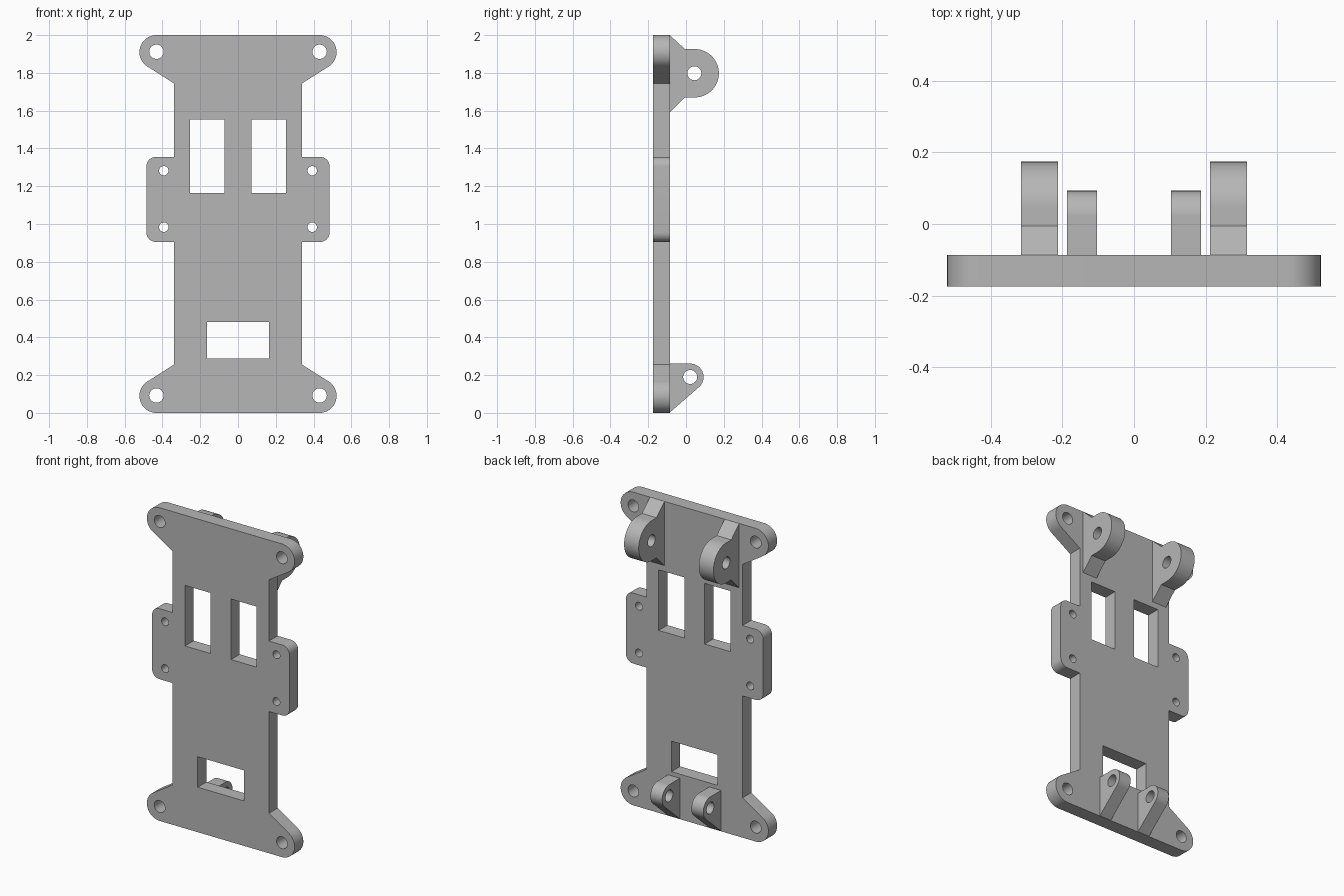
import bpy, bmesh
from math import cos, sin, radians

cube = bpy.data.objects.get("Cube")
if cube:
    bpy.data.objects.remove(cube, do_unlink=True)

grey = bpy.data.materials.new("plain grey")
grey.use_nodes = True
grey.diffuse_color = (0.47, 0.47, 0.47, 1)
grey.node_tree.nodes["Principled BSDF"].inputs["Base Color"].default_value = (0.47, 0.47, 0.47, 1)


def arc(cx, cy, r, start, end, steps=20):
    angles = [radians(start + (end - start) * i / steps) for i in range(steps + 1)]
    return [(cx + r * cos(a), cy + r * sin(a)) for a in angles]


def circle(cx, cy, r):
    return arc(cx, cy, r, 0, 360, 40)[:-1]


def rect(x0, x1, y0, y1):
    return [(x0, y0), (x1, y0), (x1, y1), (x0, y1)]


def flip_x(points):
    return [(-x, y) for x, y in reversed(points)]


def solid(name, loops, low, high, place):
    """Fill an outline with holes, extrude it, and place it in space."""
    curve = bpy.data.curves.new(name + "_profile", "CURVE")
    curve.dimensions = "2D"
    curve.fill_mode = "BOTH"
    curve.extrude = (high - low) / 2
    for loop in loops:
        spline = curve.splines.new("POLY")
        spline.points.add(len(loop) - 1)
        for point, (u, v) in zip(spline.points, loop):
            point.co = (u, v, 0, 1)
        spline.use_cyclic_u = True
    helper = bpy.data.objects.new(name + "_profile", curve)
    bpy.context.collection.objects.link(helper)
    graph = bpy.context.evaluated_depsgraph_get()
    mesh = bpy.data.meshes.new_from_object(helper.evaluated_get(graph))
    bpy.data.objects.remove(helper, do_unlink=True)

    bm = bmesh.new()
    bm.from_mesh(mesh)
    bmesh.ops.remove_doubles(bm, verts=bm.verts, dist=0.0001)
    for vert in bm.verts:
        u, v, w = vert.co
        vert.co = place(u, v, w + (low + high) / 2)
    bmesh.ops.recalc_face_normals(bm, faces=bm.faces)
    bm.to_mesh(mesh)
    bm.free()
    mesh.name = name
    mesh.materials.clear()
    mesh.materials.append(grey)
    obj = bpy.data.objects.new(name, mesh)
    bpy.context.collection.objects.link(obj)
    bpy.ops.object.select_all(action="DESELECT")
    obj.select_set(True)
    bpy.context.view_layer.objects.active = obj
    bpy.ops.object.shade_smooth_by_angle(angle=radians(30))
    return obj


FRONT, BACK = -0.174, -0.086

# Base plate: rounded ears at the corners, a rounded tab on each side
ear = [(0.34, 1.745)] + arc(0.432, 1.91, 0.09, -57.4, 90)
tab = ([(0.34, 0.905)] + arc(0.435, 0.955, 0.05, -90, 0, 10)
       + arc(0.435, 1.305, 0.05, 0, 90, 10) + [(0.34, 1.355)])
half = [(x, 2 - z) for x, z in reversed(ear)] + tab + ear
loops = [half + flip_x(half), rect(-0.163, 0.163, 0.287, 0.482)]

# Windows, mounting holes and tab holes
window = rect(0.072, 0.253, 1.165, 1.552)
cuts = [window]
cuts += [circle(0.432, z, 0.038) for z in (0.092, 1.912)]
cuts += [circle(0.393, z, 0.025) for z in (0.983, 1.282)]
for cut in cuts:
    loops += [cut, flip_x(cut)]
solid("base_plate", loops, FRONT, BACK, lambda u, v, w: (u, w, v))

# Hinge lugs on the back
upper = [(BACK, 1.59), (-0.006, 1.67)] + arc(0.046, 1.798, 0.128, -90, 90, 40) + [(-0.006, 1.926), (BACK, 2.0)]
lower = [(BACK, 0.002)] + arc(0.022, 0.19, 0.071, -48.8, 90, 30) + [(BACK, 0.261)]
for side, s in (("left", 1), ("right", -1)):
    place = lambda u, v, w: (s * w, u, v)
    solid(side + "_upper_lug", [upper, circle(0.044, 1.798, 0.037)], 0.2125, 0.3155, place)
    solid(side + "_lower_lug", [lower, circle(0.022, 0.19, 0.037)], 0.1035, 0.187, place)
